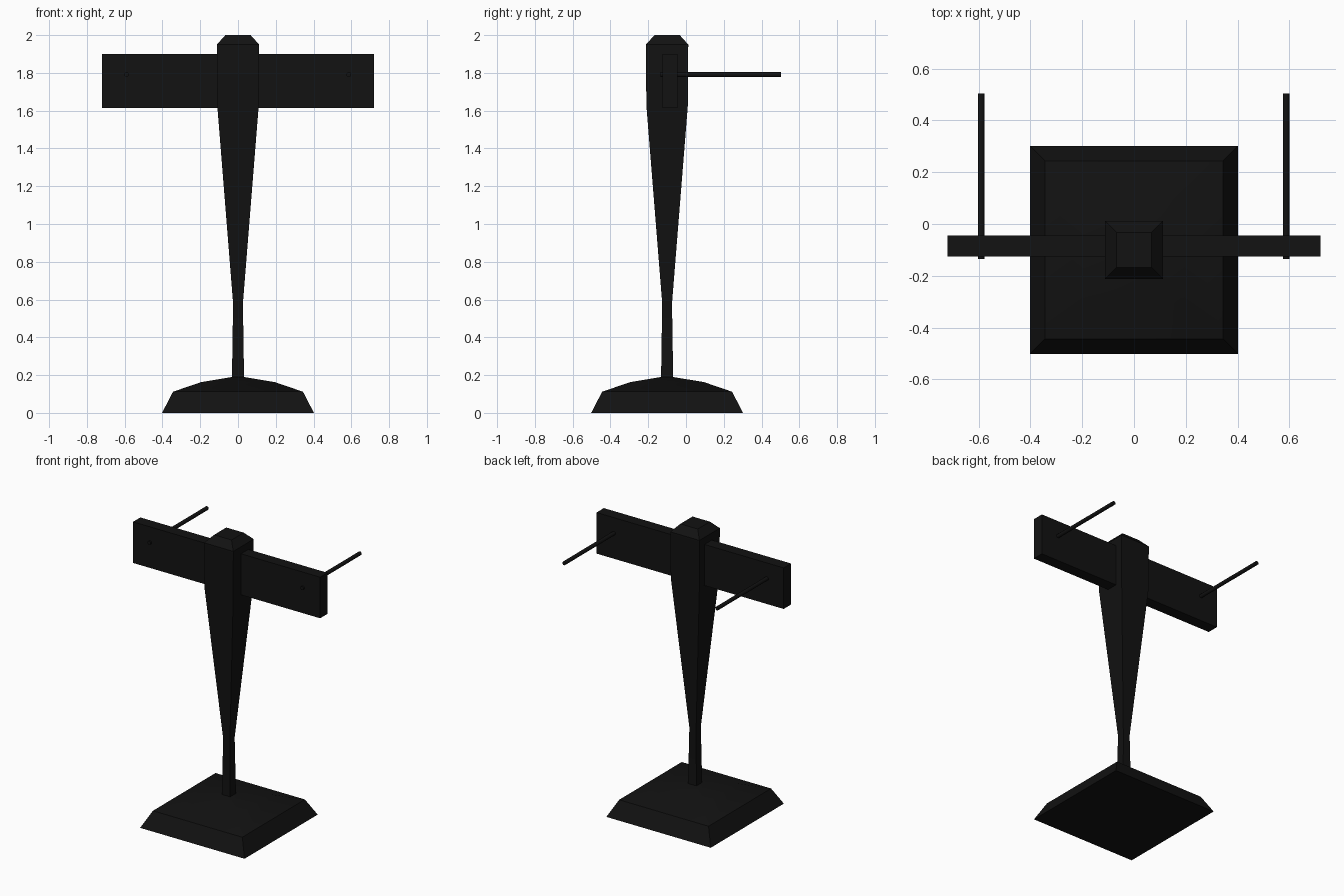
import bpy, bmesh, math
from mathutils import Matrix, Vector

if "Cube" in bpy.data.objects:
    bpy.data.objects.remove(bpy.data.objects["Cube"])

AXIS_Y = -0.10  # the stand sits slightly forward of the centre

black = bpy.data.materials.new("black_paint")
black.diffuse_color = (0.006, 0.006, 0.006, 1)
black.use_nodes = True
black.node_tree.nodes["Principled BSDF"].inputs["Base Color"].default_value = black.diffuse_color


def finish(name, bm, smooth_angle):
    bmesh.ops.recalc_face_normals(bm, faces=bm.faces)
    mesh = bpy.data.meshes.new(name)
    bm.to_mesh(mesh)
    bm.free()
    mesh.materials.append(black)
    ob = bpy.data.objects.new(name, mesh)
    bpy.context.collection.objects.link(ob)
    bpy.ops.object.select_all(action='DESELECT')
    ob.select_set(True)
    bpy.context.view_layer.objects.active = ob
    bpy.ops.object.shade_smooth_by_angle(angle=math.radians(smooth_angle))
    return ob


def square_loft(name, profile):
    """Stack square sections given as (half width, height) and cap both ends."""
    bm = bmesh.new()
    rings = [[bm.verts.new((sx * h, AXIS_Y + sy * h, z))
              for sx, sy in ((-1, -1), (1, -1), (1, 1), (-1, 1))]
             for h, z in profile]
    for a, b in zip(rings, rings[1:]):
        for i in range(4):
            j = (i + 1) % 4
            bm.faces.new((a[i], a[j], b[j], b[i]))
    bm.faces.new(rings[0])
    bm.faces.new(rings[-1])
    return finish(name, bm, 30)


# Domed square foot
square_loft("base", [(0.402, 0), (0.344, 0.112), (0.195, 0.163), (0.032, 0.19)])

# Post: thin neck flaring up into the square head with a chamfered top
square_loft("post", [(0.032, 0.185), (0.026, 0.58), (0.11, 1.63),
                     (0.112, 1.95), (0.067, 2.0)])

# Crossbar running through the head
bm = bmesh.new()
bmesh.ops.create_cube(bm, size=1, matrix=Matrix.Translation((0, -0.085, 1.757))
                      @ Matrix.Diagonal((1.44, 0.08, 0.286, 1)))
finish("crossbar", bm, 30)

# Two rods pushed through the crossbar, pointing backwards
for side, x in (("left", -0.59), ("right", 0.587)):
    bm = bmesh.new()
    y0, y1 = -0.135, 0.503
    bmesh.ops.create_cone(bm, cap_ends=True, segments=8, radius1=0.0135,
                          radius2=0.0135, depth=y1 - y0,
                          matrix=Matrix.Translation((x, (y0 + y1) / 2, 1.791))
                          @ Matrix.Rotation(math.pi / 2, 4, 'X')
                          @ Matrix.Rotation(math.pi / 8, 4, 'Z'))
    finish(side + "_rod", bm, 50)
